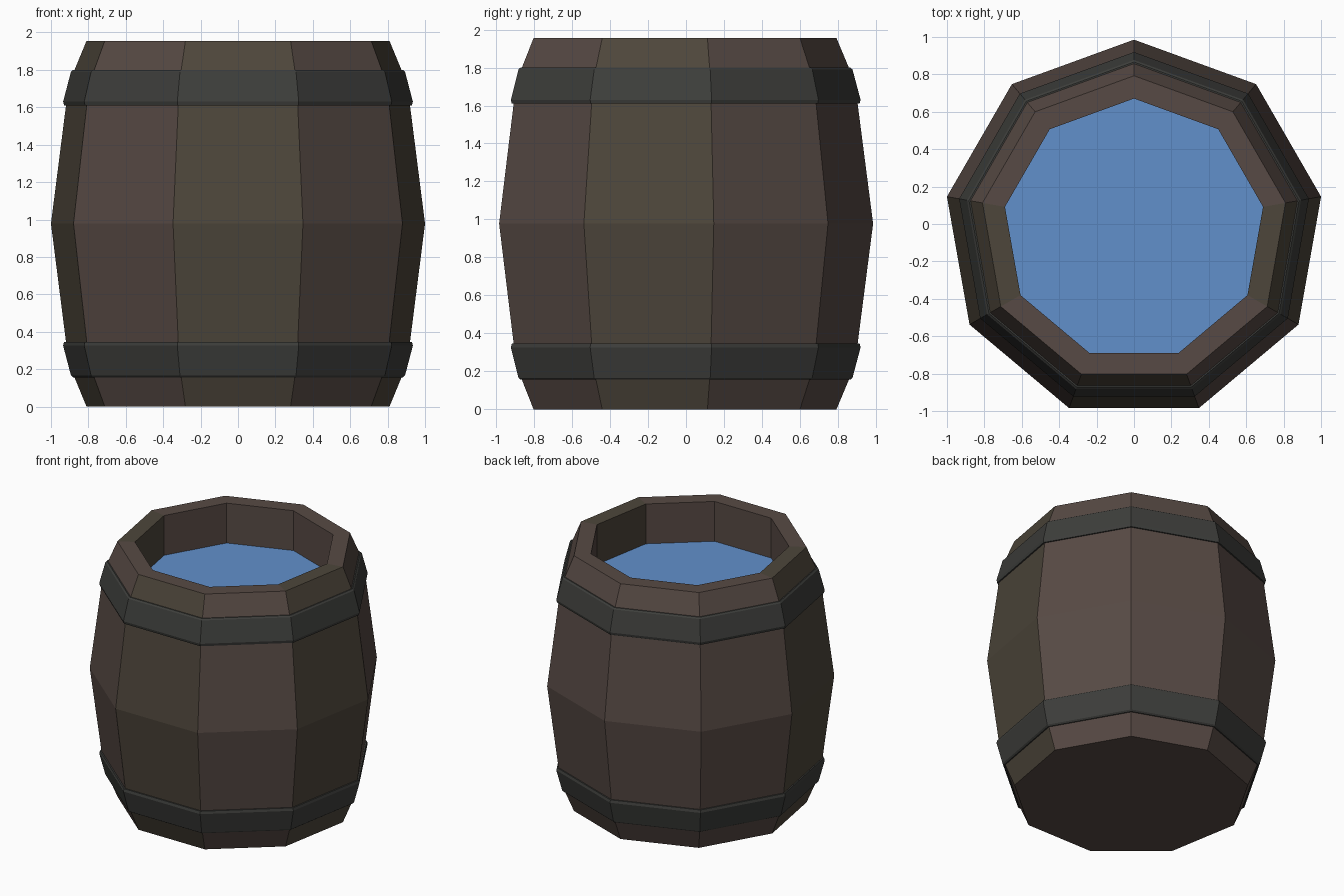
import bpy, math

if "Cube" in bpy.data.objects:
    bpy.data.objects.remove(bpy.data.objects["Cube"])

SIDES = 9
CENTRE_Y = -0.03
K = 1 / math.cos(math.radians(10))  # silhouette half-width -> corner radius
MID_Z = 0.978


def material(name, rgb):
    m = bpy.data.materials.new(name)
    m.diffuse_color = (*rgb, 1)
    m.use_nodes = True
    m.node_tree.nodes["Principled BSDF"].inputs["Base Color"].default_value = m.diffuse_color
    return m


wood = material("brown_wood", (0.095, 0.068, 0.058))
wood_alt = material("olive_wood", (0.075, 0.061, 0.043))
iron = material("dark_iron", (0.047, 0.048, 0.044))
blue = material("water_blue", (0.12, 0.28, 0.6))


def lathe(name, profile, mats, closed=False, cap_start=False, mat_of=None):
    """Spin a (half-width, z) profile into a nine-sided, flat-faced ring."""
    verts, faces, idx = [], [], []
    for r, z in profile:
        for i in range(SIDES):
            a = math.radians(90 + 40 * i)
            verts.append((r * K * math.cos(a), r * K * math.sin(a) + CENTRE_Y, z))
    n = len(profile)
    for j in range(n if closed else n - 1):
        k = (j + 1) % n
        for i in range(SIDES):
            i2 = (i + 1) % SIDES
            faces.append((j * SIDES + i, j * SIDES + i2, k * SIDES + i2, k * SIDES + i))
            idx.append(mat_of(i, j) if mat_of else 0)
    if cap_start:
        faces.append(tuple(reversed(range(SIDES))))
        idx.append(0)
    me = bpy.data.meshes.new(name)
    me.from_pydata(verts, [], faces)
    for m in mats:
        me.materials.append(m)
    for p, m in zip(me.polygons, idx):
        p.material_index = m
    me.update()
    ob = bpy.data.objects.new(name, me)
    bpy.context.collection.objects.link(ob)
    return ob


# Barrel body: outside, rim and inner wall; three staves are a second wood tone
def stave_tone(i, j):
    return 1 if i in (2, 6) or (i == 4 and j < 4) else 0


body = [(0.81, 0), (0.905, 0.23), (1.0, MID_Z), (0.905, 1.725), (0.81, 1.955),
        (0.69, 1.955), (0.69, 1.64)]
lathe("barrel_body", body, [wood, wood_alt], cap_start=True, mat_of=stave_tone)

# Iron hoops, the lower one mirrored from the upper
hoop = [(0.86, 1.61), (0.93, 1.61), (0.935, 1.63), (0.893, 1.79), (0.882, 1.80), (0.84, 1.80)]
lathe("upper_hoop", hoop, [iron], closed=True)
lower = [(r, 2 * MID_Z - z) for r, z in reversed(hoop)]
lathe("lower_hoop", lower, [iron], closed=True)

# Water surface
water = lathe("water", [(0.69, 1.65)], [blue], cap_start=True)
water.data.flip_normals()
